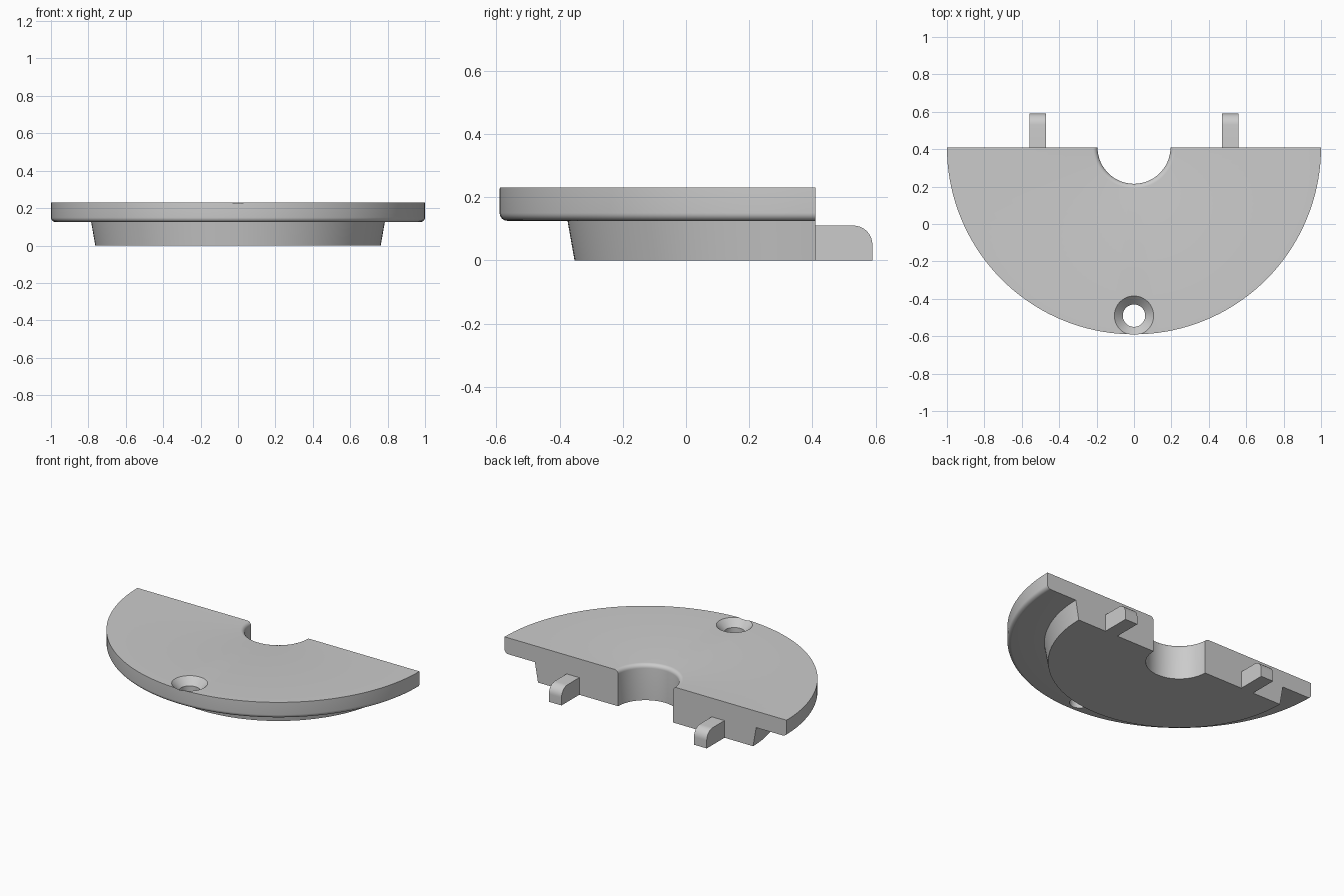
import bpy, bmesh
from math import pi, sin, cos, radians
from mathutils import Vector

cube = bpy.data.objects.get("Cube")
if cube:
    bpy.data.objects.remove(cube, do_unlink=True)

grey = bpy.data.materials.new("plain grey")
grey.use_nodes = True
grey.diffuse_color = (0.6, 0.6, 0.6, 1)
grey.node_tree.nodes["Principled BSDF"].inputs["Base Color"].default_value = (0.6, 0.6, 0.6, 1)

BACK = 0.41      # flat rear face, also the axis of the half disc
TOP = 0.23
LIP = 0.125      # underside of the flange


def finish(bm, name):
    bmesh.ops.remove_doubles(bm, verts=bm.verts, dist=1e-5)
    bmesh.ops.recalc_face_normals(bm, faces=bm.faces)
    mesh = bpy.data.meshes.new(name)
    bm.to_mesh(mesh)
    bm.free()
    mesh.materials.append(grey)
    obj = bpy.data.objects.new(name, mesh)
    bpy.context.collection.objects.link(obj)
    return obj


def smooth(obj):
    bpy.ops.object.select_all(action='DESELECT')
    obj.select_set(True)
    bpy.context.view_layer.objects.active = obj
    bpy.ops.object.shade_smooth_by_angle(angle=radians(30))


def arc(cx, cz, r, start, end, steps=6):
    angles = [radians(start + (end - start) * i / steps) for i in range(steps + 1)]
    return [(cx + r * cos(a), cz + r * sin(a)) for a in angles]


def revolve(name, profile, centre_y, turn, steps):
    """Turn a closed (radius, z) profile about a vertical axis."""
    bm = bmesh.new()
    rings = []
    full = turn > 1.99 * pi
    for i in range(steps if full else steps + 1):
        a = pi + turn * i / steps
        rings.append([bm.verts.new((r * cos(a), centre_y + r * sin(a), z)) for r, z in profile])
    n = len(profile)
    for i in range(steps):
        a, b = rings[i], rings[(i + 1) % len(rings)]
        for j in range(n):
            k = (j + 1) % n
            if full and k == 0:
                continue
            bm.faces.new((a[j], a[k], b[k], b[j]))
    if full:      # close top and bottom
        bm.faces.new([ring[0] for ring in rings])
        bm.faces.new([ring[-1] for ring in rings])
    else:         # close the two flat ends
        bm.faces.new(rings[0])
        bm.faces.new(rings[-1])
    return finish(bm, name)


# Half disc: tapered plug, flange with rounded lower rim, rounded bore edge
section = [(0.195, 0), (0.763, 0), (0.785, LIP)]
section += arc(0.975, LIP + 0.025, 0.025, -90, 0)
section += [(1.0, TOP)]
section += arc(0.22, TOP - 0.025, 0.025, 90, 180)
body = revolve("half_disc_body", section, BACK, pi, 72)

# Countersunk screw hole
cutter = revolve("screw_hole_cutter",
                 [(0.06, -0.1), (0.06, TOP - 0.045), (0.105, TOP), (0.105, TOP + 0.1)],
                 -0.49, 2 * pi, 48)
cutter.hide_render = True
cut = body.modifiers.new("screw_hole", 'BOOLEAN')
cut.operation = 'DIFFERENCE'
cut.solver = 'EXACT'
cut.object = cutter
bpy.context.view_layer.objects.active = body
bpy.ops.object.modifier_apply(modifier=cut.name)
bpy.data.objects.remove(cutter, do_unlink=True)
smooth(body)

# Rear locating tabs with a rounded upper end
side = [(BACK, 0), (0.59, 0)] + arc(0.53, 0.05, 0.06, 0, 90, 10) + [(BACK, 0.11)]
for name, x in (("left_tab", 0.515), ("right_tab", -0.515)):
    bm = bmesh.new()
    face = bm.faces.new([bm.verts.new((x - 0.045, y, z)) for y, z in side])
    new = bmesh.ops.extrude_face_region(bm, geom=[face])["geom"]
    bmesh.ops.translate(bm, vec=Vector((0.09, 0, 0)),
                        verts=[g for g in new if isinstance(g, bmesh.types.BMVert)])
    smooth(finish(bm, name))
